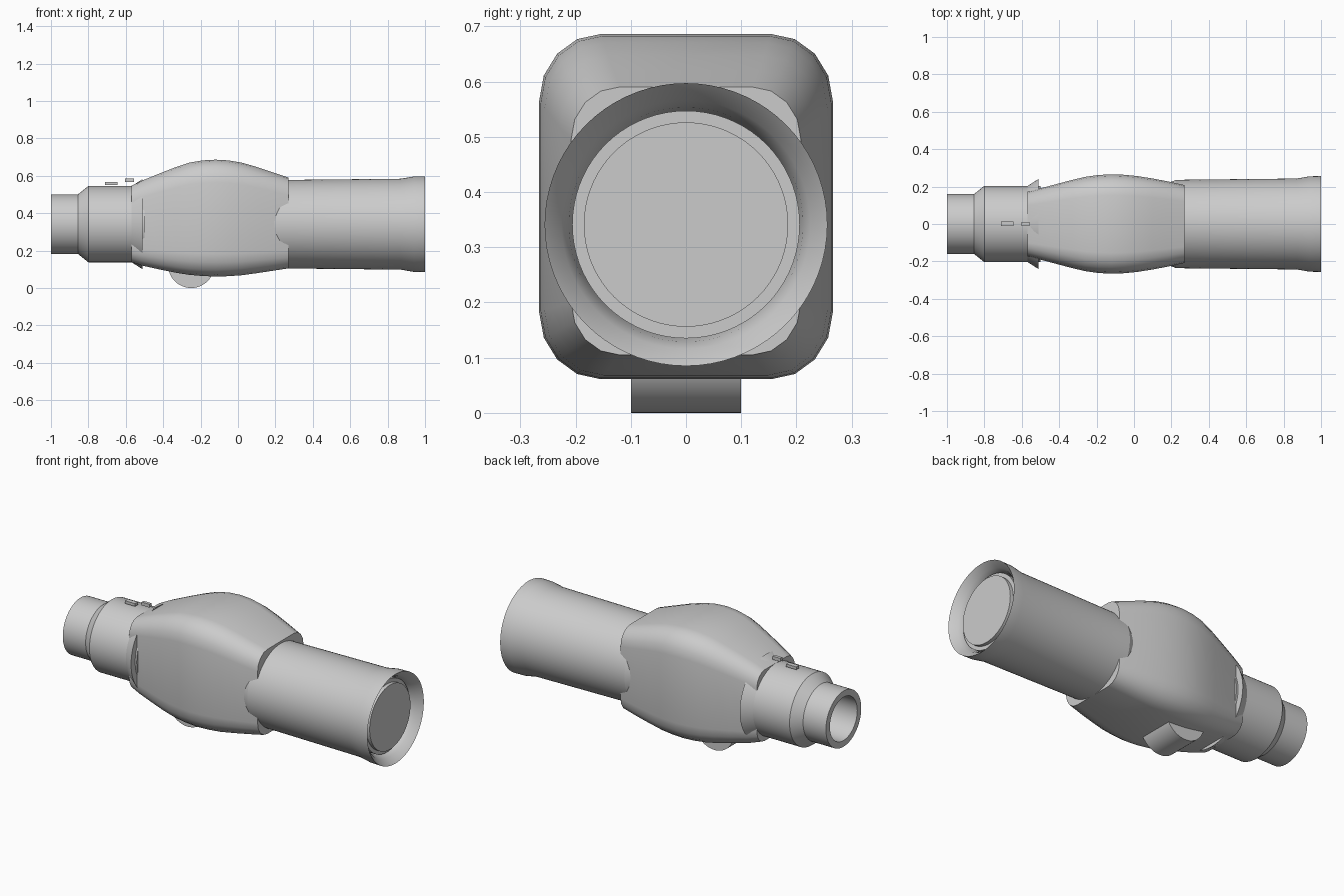
import bpy, bmesh, math
from mathutils import Vector

if "Cube" in bpy.data.objects:
    bpy.data.objects.remove(bpy.data.objects["Cube"])

AXIS_Z = 0.341

grey = bpy.data.materials.new("plain grey")
grey.diffuse_color = (0.6, 0.6, 0.6, 1)
grey.use_nodes = True
grey.node_tree.nodes["Principled BSDF"].inputs["Base Color"].default_value = grey.diffuse_color


def finish(name, bm, angle=28):
    bmesh.ops.remove_doubles(bm, verts=bm.verts, dist=1e-5)
    bmesh.ops.recalc_face_normals(bm, faces=bm.faces)
    me = bpy.data.meshes.new(name)
    bm.to_mesh(me)
    bm.free()
    me.materials.append(grey)
    ob = bpy.data.objects.new(name, me)
    bpy.context.collection.objects.link(ob)
    bpy.ops.object.select_all(action='DESELECT')
    ob.select_set(True)
    bpy.context.view_layer.objects.active = ob
    bpy.ops.object.shade_smooth_by_angle(angle=math.radians(angle))
    return ob


def loft(name, rings, caps=True, angle=28):
    """Skin a list of equal-length point rings."""
    bm = bmesh.new()
    rows = [[bm.verts.new(p) for p in r] for r in rings]
    n = len(rows[0])
    for a, b in zip(rows, rows[1:]):
        for i in range(n):
            j = (i + 1) % n
            bm.faces.new((a[i], a[j], b[j], b[i]))
    if caps:
        bm.faces.new(rows[0])
        bm.faces.new(rows[-1])
    return finish(name, bm, angle)


def lathe(name, profile, seg=72, angle=28):
    """Turn (x, radius) points round the optical axis; both ends are capped."""
    turn = [2 * math.pi * i / seg for i in range(seg)]
    rings = [[(x, r * math.cos(t), AXIS_Z + r * math.sin(t)) for t in turn]
             for x, r in profile]
    return loft(name, rings, True, angle)


def box(name, lo, hi):
    rings = [[(x, lo[1], lo[2]), (x, hi[1], lo[2]), (x, hi[1], hi[2]), (x, lo[1], hi[2])]
             for x in (lo[0], hi[0])]
    return loft(name, rings)


# Eyepiece tube with open bore
lathe("eyepiece", [(-0.78, 0.124), (-1.0, 0.124), (-1.0, 0.16), (-0.855, 0.16),
                   (-0.80, 0.204), (-0.50, 0.204)], angle=25)

# Flared collar between eyepiece and housing
lathe("collar", [(-0.57, 0.203), (-0.51, 0.241)])

# Objective tube with bevelled mouth
lathe("objective_tube", [(0.17, 0.215), (0.225, 0.236), (0.30, 0.237), (0.87, 0.243),
                         (0.94, 0.255), (1.0, 0.256), (0.965, 0.225), (0.935, 0.212),
                         (0.90, 0.206)], angle=20)

# Front lens
lathe("lens", [(0.88, 0.206), (0.945, 0.206), (0.945, 0.185), (0.965, 0.185)])

# Bulged housing: x, half width, bottom, top
stations = [(-0.57, 0.172, 0.138, 0.546), (-0.51, 0.188, 0.119, 0.575),
            (-0.42, 0.212, 0.099, 0.612), (-0.33, 0.236, 0.081, 0.647),
            (-0.26, 0.252, 0.070, 0.670), (-0.19, 0.262, 0.064, 0.682),
            (-0.12, 0.266, 0.061, 0.686), (-0.05, 0.263, 0.063, 0.682),
            (0.02, 0.256, 0.068, 0.670), (0.10, 0.243, 0.079, 0.647),
            (0.18, 0.228, 0.091, 0.620), (0.27, 0.208, 0.105, 0.590)]


def housing_ring(x, w, lo, hi):
    c, h = (lo + hi) / 2, (hi - lo) / 2
    ry, rz = 0.42 * w, 0.39 * h
    pts = []
    for k, (sy, sz) in enumerate(((1, 1), (-1, 1), (-1, -1), (1, -1))):
        for i in range(5):
            t = math.pi / 2 * (k + i / 4)
            pts.append((x, sy * (w - ry) + ry * math.cos(t),
                        c + sz * (h - rz) + rz * math.sin(t)))
    return pts


loft("housing", [housing_ring(*s) for s in stations], angle=35)

# Round foot under the housing
foot = []
for y in (-0.1, 0.1):
    foot.append([(-0.25 + 0.124 * math.cos(2 * math.pi * i / 48), y,
                  0.124 + 0.124 * math.sin(2 * math.pi * i / 48)) for i in range(48)])
loft("foot", foot)

# Small index marks above the eyepiece
box("rear_mark", (-0.71, -0.012, 0.55), (-0.645, 0.014, 0.566))
box("front_mark", (-0.605, -0.009, 0.566), (-0.555, 0.009, 0.585))
